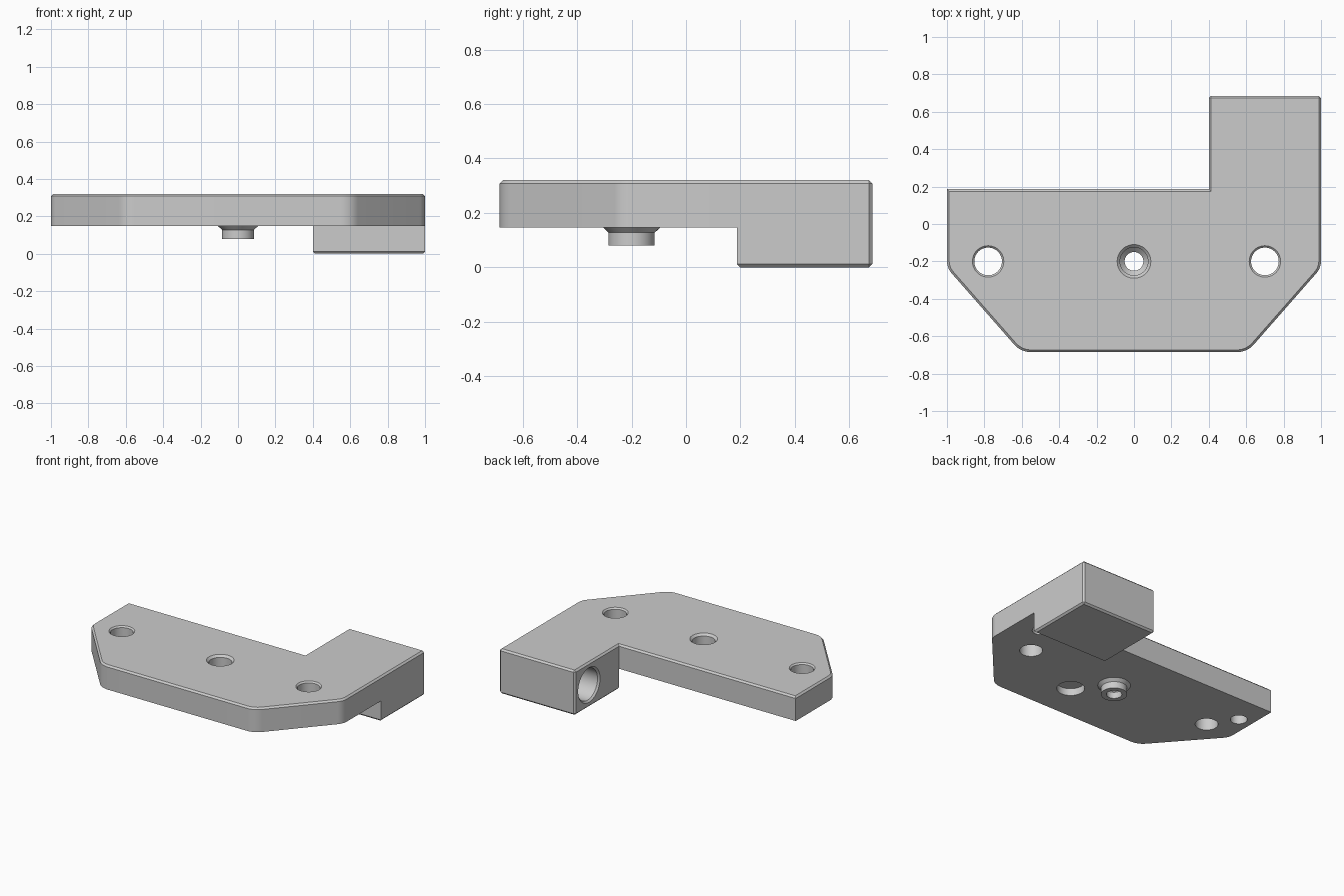
import bpy
import bmesh
from math import cos, sin, pi, radians, tan
from mathutils import Vector, Matrix

if "Cube" in bpy.data.objects:
    bpy.data.objects.remove(bpy.data.objects["Cube"], do_unlink=True)

TOP, UNDER = 0.32, 0.147      # plate top and underside heights
STEP, BACK = 0.187, 0.685     # plate rear edge and block rear edge
CHAMFER = 0.012

grey = bpy.data.materials.new("light_grey")
grey.use_nodes = True
grey.diffuse_color = (0.6, 0.6, 0.6, 1)
grey.node_tree.nodes["Principled BSDF"].inputs["Base Color"].default_value = grey.diffuse_color


def make_object(name, bm):
    bmesh.ops.recalc_face_normals(bm, faces=bm.faces[:])
    mesh = bpy.data.meshes.new(name)
    bm.to_mesh(mesh)
    bm.free()
    mesh.materials.append(grey)
    obj = bpy.data.objects.new(name, mesh)
    bpy.context.collection.objects.link(obj)
    return obj


def lathe(name, profile, matrix, sides=48):
    """Closed solid turned from (radius, height) points."""
    bm = bmesh.new()
    rings = [[bm.verts.new((r * cos(2 * pi * i / sides), r * sin(2 * pi * i / sides), z))
              for i in range(sides)] for r, z in profile]
    for a, b in zip(rings, rings[1:]):
        for i in range(sides):
            j = (i + 1) % sides
            bm.faces.new((a[i], a[j], b[j], b[i]))
    bm.faces.new(rings[0])
    bm.faces.new(rings[-1])
    bm.transform(matrix)
    return make_object(name, bm)


def fillet(prev, corner, nxt, radius, steps=8):
    """Points of an arc that rounds one corner."""
    prev, corner, nxt = Vector(prev), Vector(corner), Vector(nxt)
    a, b = (prev - corner).normalized(), (nxt - corner).normalized()
    half = a.angle(b) / 2
    start = corner + a * radius / tan(half)
    end = corner + b * radius / tan(half)
    centre = corner + (a + b).normalized() * radius / sin(half)
    return [centre + (start.lerp(end, i / steps) - centre).normalized() * radius
            for i in range(steps + 1)]


def combine(target, other, operation):
    mod = target.modifiers.new(operation, 'BOOLEAN')
    mod.object, mod.operation, mod.solver = other, operation, 'EXACT'
    bpy.context.view_layer.objects.active = target
    bpy.ops.object.modifier_apply(modifier=mod.name)
    bpy.data.objects.remove(other, do_unlink=True)


# Plate outline with rounded slanted front corners
shoulder, nose = Vector((1, -0.235)), Vector((0.605, -BACK))
flip = Vector((-1, 1))
right_side = fillet((1, STEP), shoulder, nose, 0.1) + fillet(shoulder, nose, (0, -BACK), 0.12)
left_side = [p * flip for p in reversed(right_side)]
block_outline = [Vector(p) for p in ((0.4, STEP), (0.4, BACK), (1, BACK), (1, STEP))]
plate_outline = [block_outline[3]] + right_side + left_side + [Vector((-1, STEP)), block_outline[0]]
outline = plate_outline + block_outline[1:3]

# Plate and hanging block as one solid
bm = bmesh.new()
top = [bm.verts.new((p.x, p.y, TOP)) for p in outline]
under = [bm.verts.new((p.x, p.y, UNDER)) for p in outline]
count = len(outline)
bm.faces.new(top)
for i in range(count):
    j = (i + 1) % count
    bm.faces.new((top[i], top[j], under[j], under[i]))
n = len(plate_outline)
bm.faces.new(under[:n])
block_under = [under[n - 1], under[n], under[n + 1], under[0]]
foot = [bm.verts.new((v.co.x, v.co.y, 0)) for v in block_under]
bm.faces.new(foot)
for i in range(4):
    j = (i + 1) % 4
    bm.faces.new((block_under[i], block_under[j], foot[j], foot[i]))
bmesh.ops.recalc_face_normals(bm, faces=bm.faces[:])


def chamfered(edge):
    a, b = edge.verts[0].co, edge.verts[1].co
    level = abs(a.z - b.z) < 1e-4
    if level:
        return a.z > TOP - 0.001 or a.z < 0.001
    return min(a.y, b.y) > BACK - 0.001


bmesh.ops.bevel(bm, geom=[e for e in bm.edges if chamfered(e)], offset=CHAMFER,
                segments=1, affect='EDGES', clamp_overlap=False)
bracket = make_object("bracket_body", bm)

# Collar under the central hole
centre = Matrix.Translation((0, -0.2, 0))
combine(bracket, lathe("collar", [(0.085, 0.08), (0.085, 0.127), (0.106, UNDER), (0.106, 0.16)],
                       centre), 'UNION')

# Stepped central hole
combine(bracket, lathe("central_cutter", [(0.05, -0.05), (0.05, 0.125), (0.075, 0.15), (0.075, TOP - 0.015),
                                          (0.09, TOP), (0.09, TOP + 0.05)], centre), 'DIFFERENCE')

# Through holes with a chamfered top rim
for x in (-0.78, 0.7):
    combine(bracket, lathe("hole_cutter", [(0.074, 0.05), (0.074, TOP - 0.01), (0.084, TOP),
                                           (0.084, TOP + 0.05)],
                           Matrix.Translation((x, -0.2, 0))), 'DIFFERENCE')

# Blind pockets in the underside
for x, y, radius, depth in ((0.19, -0.41, 0.09, 0.05), (-0.9, -0.02, 0.055, 0.09), (0.82, 0.04, 0.055, 0.09)):
    combine(bracket, lathe("pocket_cutter", [(radius, 0.05), (radius, UNDER + depth)],
                           Matrix.Translation((x, y, 0))), 'DIFFERENCE')

# Blind bore in the inner side of the block
bore = Matrix.Translation((0.4, 0.525, 0.16)) @ Matrix.Rotation(pi / 2, 4, 'Y')
combine(bracket, lathe("bore_cutter", [(0.124, -0.05), (0.124, 0), (0.112, 0.012), (0.112, 0.4)],
                       bore), 'DIFFERENCE')

# Smooth curved walls, keep edges sharp
bpy.ops.object.select_all(action='DESELECT')
bracket.select_set(True)
bpy.context.view_layer.objects.active = bracket
bpy.ops.object.shade_smooth_by_angle(angle=radians(25))
